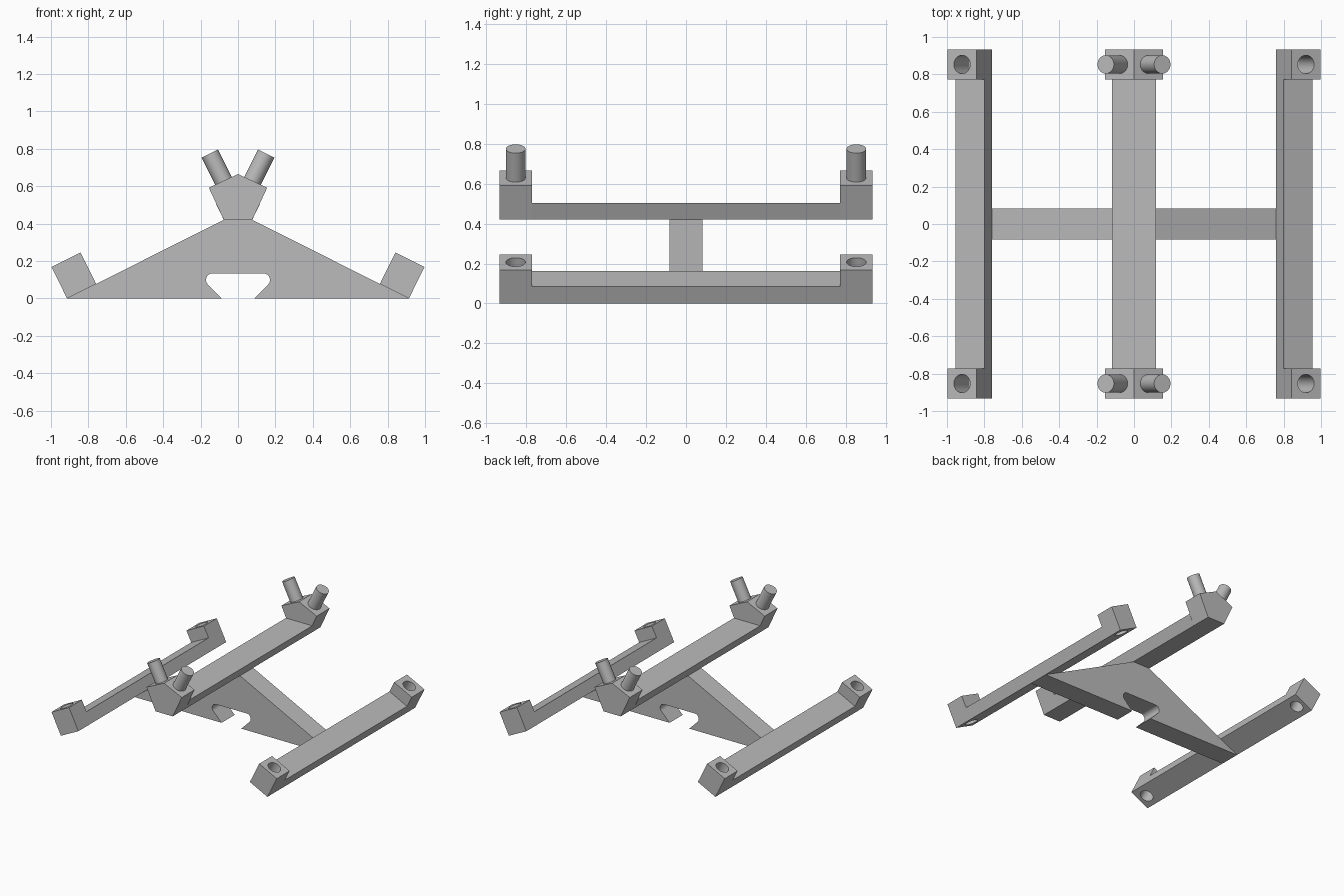
import bpy, bmesh
from math import cos, sin, radians
from mathutils import Vector

if "Cube" in bpy.data.objects:
    bpy.data.objects.remove(bpy.data.objects["Cube"], do_unlink=True)

grey = bpy.data.materials.new("plain grey")
grey.use_nodes = True
grey.diffuse_color = (0.5, 0.5, 0.5, 1)
grey.node_tree.nodes["Principled BSDF"].inputs["Base Color"].default_value = (0.5, 0.5, 0.5, 1)

HALF = 0.934      # half length of the rails
INNER = 0.772     # where the end blocks begin
PIN_Y = 0.853     # pin and socket position along the rails
RADIUS = 0.049


def prism(name, outline, sweep):
    """Flat outline of 3D points, extruded along a vector."""
    bm = bmesh.new()
    face = bm.faces.new([bm.verts.new(p) for p in outline])
    new = bmesh.ops.extrude_face_region(bm, geom=[face])["geom"]
    bmesh.ops.translate(bm, vec=sweep, verts=[g for g in new if isinstance(g, bmesh.types.BMVert)])
    bmesh.ops.recalc_face_normals(bm, faces=bm.faces)
    mesh = bpy.data.meshes.new(name)
    bm.to_mesh(mesh)
    bm.free()
    mesh.materials.append(grey)
    obj = bpy.data.objects.new(name, mesh)
    bpy.context.collection.objects.link(obj)
    return obj


def rod(name, start, end):
    """Cylinder between two points."""
    axis = end - start
    bpy.ops.mesh.primitive_cylinder_add(vertices=40, radius=RADIUS, depth=axis.length,
                                        location=(start + end) / 2,
                                        rotation=axis.to_track_quat("Z", "Y").to_euler())
    obj = bpy.context.object
    obj.name = name
    obj.data.materials.append(grey)
    return obj


def smooth(obj):
    bpy.ops.object.select_all(action="DESELECT")
    obj.select_set(True)
    bpy.context.view_layer.objects.active = obj
    bpy.ops.object.shade_smooth_by_angle(angle=radians(30))


# Cross plate: triangle with a rounded dovetail slot underneath
arc = [radians(90 + 135 * i / 12) for i in range(13)]
left_slot = [(-0.136 + 0.035 * cos(a), 0.099 + 0.035 * sin(a)) for a in arc]
half_plate = [(-0.076, 0.42), (-0.914, 0), (-0.087, 0)] + left_slot[::-1]
plate = half_plate + [(-x, z) for x, z in reversed(half_plate)]
prism("cross_plate", [(x, -0.083, z) for x, z in plate], Vector((0, 0.166, 0)))

# Centre beam with a flat top
prism("centre_beam", [(x, -INNER, z) for x, z in
                      ((-0.076, 0.42), (0.076, 0.42), (0.117, 0.504), (-0.117, 0.504))],
      Vector((0, 2 * INNER, 0)))

# Tilted side rails with raised ends, drilled through
for side, s in (("left", 1), ("right", -1)):
    base = Vector((s * 0.914, 0, 0))
    across = Vector((-s * 0.155, 0, 0.078))
    up = Vector((s * 0.083, 0, 0.168))
    outline = [(-HALF, 0), (HALF, 0), (HALF, 1), (INNER, 1),
               (INNER, 0.5), (-INNER, 0.5), (-INNER, 1), (-HALF, 1)]
    rail = prism(side + "_rail", [base + up * h + Vector((0, y, 0)) for y, h in outline], across)
    for y in (-PIN_Y, PIN_Y):
        foot = base + across / 2 + Vector((0, y, 0))
        drill = rod("drill", foot - up * 0.3, foot + up * 1.3)
        drill.hide_render = True
        cut = rail.modifiers.new("socket", "BOOLEAN")
        cut.operation = "DIFFERENCE"
        cut.solver = "EXACT"
        cut.object = drill
        bpy.context.view_layer.objects.active = rail
        bpy.ops.object.modifier_apply(modifier=cut.name)
        bpy.data.objects.remove(drill, do_unlink=True)
    smooth(rail)

# Gabled end blocks, each carrying a splayed pair of pins
for end, t in (("front", -1), ("back", 1)):
    gable = [(-0.076, 0.42), (0.076, 0.42), (0.156, 0.592), (0, 0.665), (-0.156, 0.592)]
    prism(end + "_block", [(x, t * INNER, z) for x, z in gable],
          Vector((0, t * (HALF - INNER), 0)))
    for side, s in (("left", 1), ("right", -1)):
        seat = Vector((s * 0.078, t * PIN_Y, 0.628))
        lean = Vector((s * 0.447, 0, 0.894))
        smooth(rod(end + "_" + side + "_pin", seat - lean * 0.01, seat + lean * 0.164))
